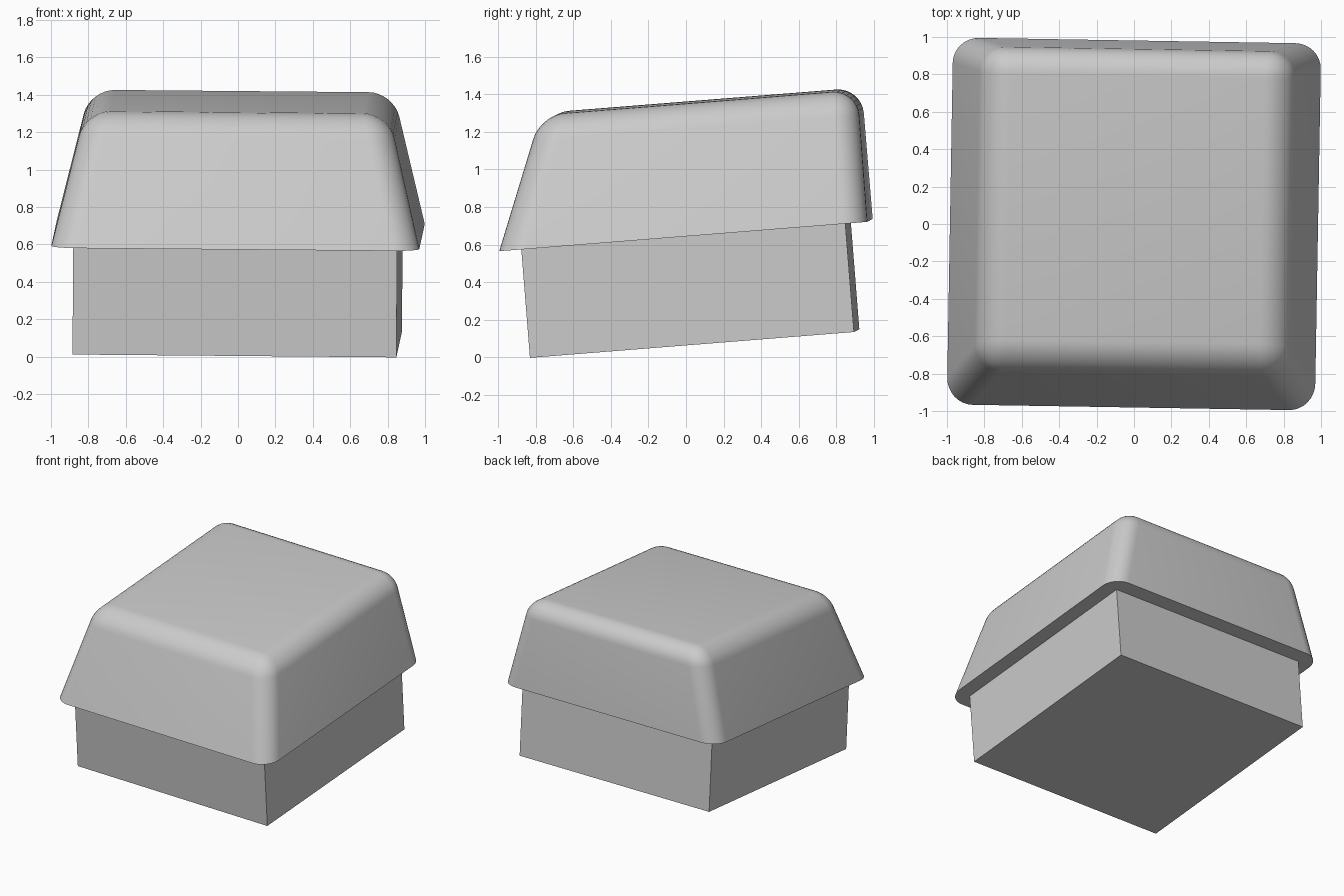
import bpy
import bmesh
from math import radians
from mathutils import Matrix, Vector

default = bpy.data.objects.get("Cube")
if default:
    bpy.data.objects.remove(default, do_unlink=True)

grey = bpy.data.materials.new("plain_grey")
grey.use_nodes = True
COLOUR = (0.6, 0.6, 0.6, 1)
grey.diffuse_color = COLOUR
grey.node_tree.nodes["Principled BSDF"].inputs["Base Color"].default_value = COLOUR

# Both parts share one slightly tilted frame, centred on the cap's rim
FRAME = (Matrix.Translation((0, 0, 0.651))
         @ Matrix.Rotation(radians(-0.95), 4, 'Z')
         @ Matrix.Rotation(radians(0.5), 4, 'Y')
         @ Matrix.Rotation(radians(4.55), 4, 'X'))


def block(name, half, z0, z1, top_x, front, back):
    """Closed block with a square base and a tapered top."""
    mesh = bpy.data.meshes.new(name)
    bm = bmesh.new()
    bmesh.ops.create_cube(bm, size=2)
    for v in bm.verts:
        if v.co.z > 0:
            v.co = Vector((v.co.x * top_x, front if v.co.y < 0 else back, z1))
        else:
            v.co = Vector((v.co.x * half, v.co.y * half, z0))
    bm.to_mesh(mesh)
    bm.free()
    mesh.materials.append(grey)
    obj = bpy.data.objects.new(name, mesh)
    bpy.context.collection.objects.link(obj)
    obj.matrix_world = FRAME
    return obj


# Lower square housing, tucked just inside the cap
block("housing", 0.866, -0.58, 0.02, 0.866, -0.866, 0.866)

# Tapered cap: sloped front and sides, upright back
cap = block("cap", 0.984, 0, 0.704, 0.812, -0.71, 0.984)

# Round every cap edge except the crisp bottom rim
bm = bmesh.new()
bm.from_mesh(cap.data)
rounded = [e for e in bm.edges if max(v.co.z for v in e.verts) > 0.1]
bmesh.ops.bevel(bm, geom=rounded, offset=0.135, offset_type='OFFSET',
                segments=8, profile=0.5, affect='EDGES', clamp_overlap=True)
bm.to_mesh(cap.data)
bm.free()

bpy.ops.object.select_all(action='DESELECT')
cap.select_set(True)
bpy.context.view_layer.objects.active = cap
bpy.ops.object.shade_smooth_by_angle(angle=radians(35))
